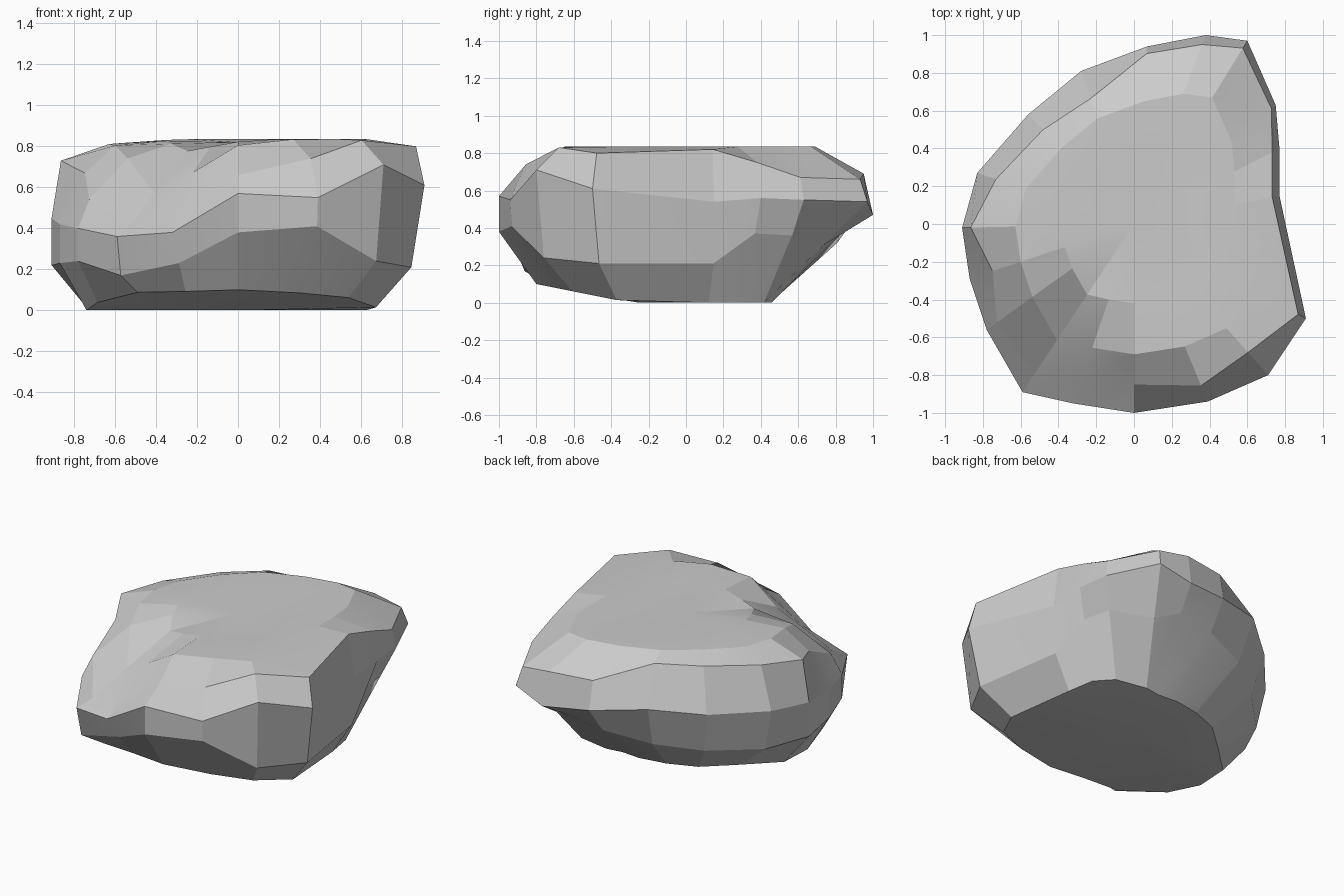
import bpy, bmesh, math

# Rock columns, counter-clockwise from the front:
# outline x, y, z | base scale | low scale, z | rim scale, z
columns = [
    (0.00, -1.00, .57, .80, 1.0, .38, .85, .66),
    (0.39, -0.94, .55, .77, .99, .41, .91, .74),
    (0.71, -0.80, .71, .76, .95, .24, .85, .83),
    (0.91, -0.50, .61, .74, .93, .21, .955, .80),
    (0.77, 0.15, .54, .81, .98, .21, .95, .82),
    (0.77, 0.40, .56, .77, .92, .37, .95, .75),
    (0.75, 0.63, .55, .66, .90, .36, .97, .67),
    (0.60, 0.97, .54, .47, .76, .31, .96, .66),
    (0.38, 1.00, .47, .44, .82, .36, .95, .69),
    (0.07, 0.94, .50, .48, .86, .32, .96, .69),
    (-0.28, 0.81, .55, .52, .88, .27, .82, .795),
    (-0.56, 0.58, .50, .60, .90, .22, .86, .78),
    (-0.83, 0.27, .48, .64, .93, .20, .88, .755),
    (-0.91, -0.02, .45, .80, 1.0, .22, .95, .73),
    (-0.87, -0.29, .42, .85, 1.0, .23, .86, .67),
    (-0.78, -0.56, .40, .88, 1.0, .24, .93, .54),
    (-0.59, -0.89, .36, .83, .97, .17, .90, .41),
    (-0.32, -0.95, .38, .80, .90, .23, .88, .50),
]


def floor_z(y):
    # underside tips up slightly toward the front
    return max(0.0, (-y - 0.3) * 0.2)


def top_z(x, y):
    # near-flat top with a scooped front-left corner
    d2 = (x + 0.42) ** 2 + (y + 0.68) ** 2
    return 0.835 - 0.07 * max(0.0, -x - 0.3) - 0.27 * math.exp(-d2 / 0.08)


def column_points(c):
    x, y, z, b, l, lz, t, tz = c
    pts = [(x * b, y * b, floor_z(y * b)), (x * l, y * l, lz),
           (x, y, z), (x * t, y * t, tz)]
    for s in (0.69, 0.42):
        pts.append((x * s, y * s, top_z(x * s, y * s)))
    return pts


bm = bmesh.new()
grid = [[bm.verts.new(p) for p in column_points(c)] for c in columns]
floor = bm.verts.new((0, 0, 0))
peak = bm.verts.new((0, 0, 0.82))

# Skin the columns, then close the underside and the top
for a, b in zip(grid, grid[1:] + grid[:1]):
    for i in range(len(a) - 1):
        bm.faces.new((a[i], b[i], b[i + 1], a[i + 1]))
    bm.faces.new((floor, b[0], a[0]))
    bm.faces.new((peak, a[-1], b[-1]))
bmesh.ops.recalc_face_normals(bm, faces=bm.faces)

mesh = bpy.data.meshes.new("rock")
bm.to_mesh(mesh)
bm.free()
rock = bpy.data.objects.new("rock", mesh)
bpy.context.collection.objects.link(rock)

# Chiselled facets, only the gentlest bends are smoothed
bpy.context.view_layer.objects.active = rock
rock.select_set(True)
bpy.ops.object.shade_smooth_by_angle(angle=math.radians(10))
